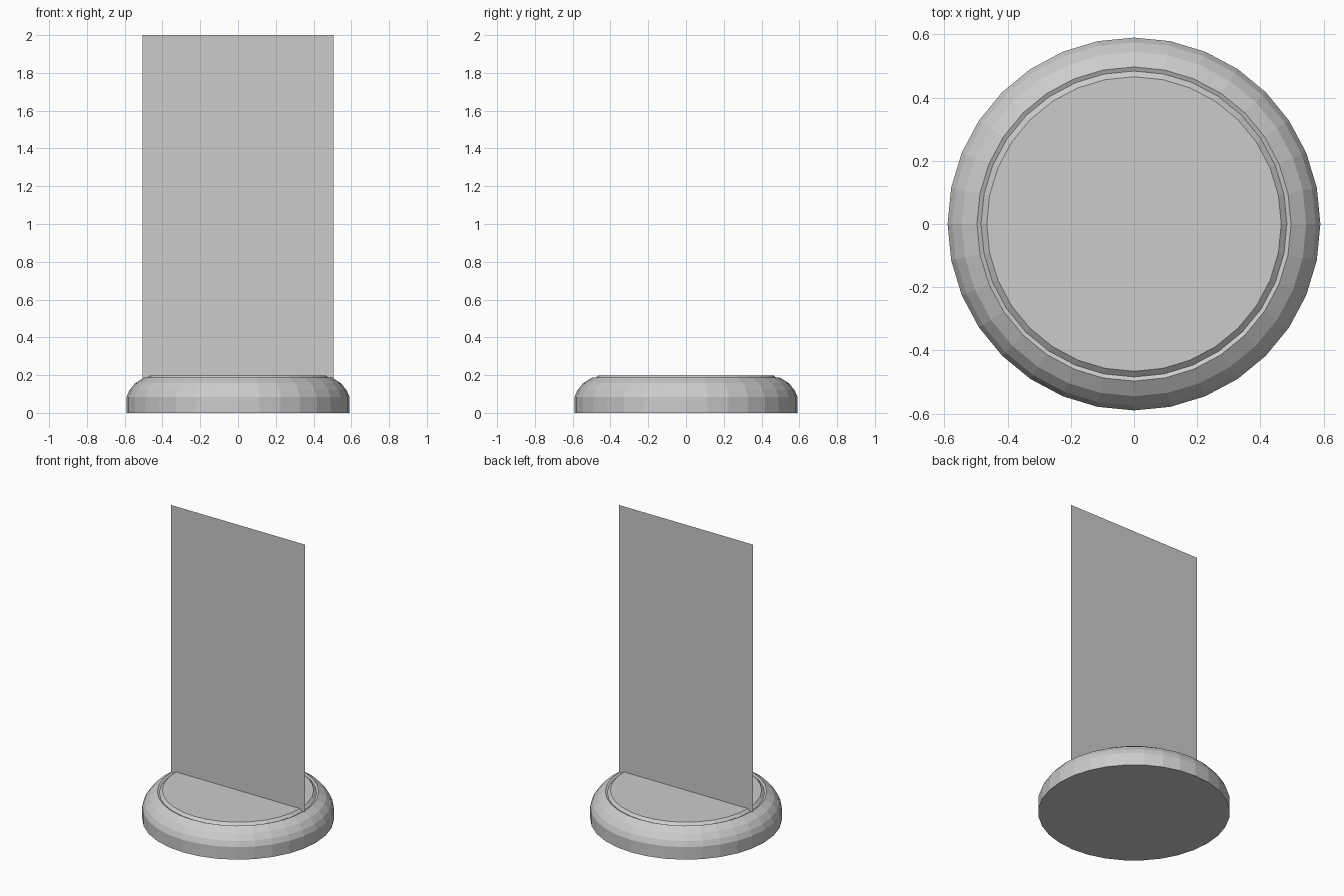
import bpy
import math

SEGMENTS = 32

cube = bpy.data.objects.get("Cube")
if cube:
    bpy.data.objects.remove(cube, do_unlink=True)

# Single plain grey
grey = bpy.data.materials.new("light grey")
grey.use_nodes = True
colour = (0.6, 0.6, 0.6, 1.0)
grey.diffuse_color = colour
grey.node_tree.nodes["Principled BSDF"].inputs["Base Color"].default_value = colour


def add_object(name, verts, faces):
    mesh = bpy.data.meshes.new(name)
    mesh.from_pydata(verts, [], faces)
    mesh.materials.append(grey)
    obj = bpy.data.objects.new(name, mesh)
    bpy.context.collection.objects.link(obj)
    return obj


def lathe(name, profile, n=SEGMENTS):
    """Spin (radius, height) points around z and cap both ends."""
    verts = [(r * math.sin(math.tau * i / n), -r * math.cos(math.tau * i / n), z)
             for r, z in profile for i in range(n)]
    faces = [(k * n + i, k * n + (i + 1) % n, (k + 1) * n + (i + 1) % n, (k + 1) * n + i)
             for k in range(len(profile) - 1) for i in range(n)]
    faces.append(tuple(reversed(range(n))))
    faces.append(tuple(range(len(verts) - n, len(verts))))
    return add_object(name, verts, faces)


# Round base: straight side, rounded shoulder, shallow groove, raised disc
base_profile = [(0.59, 0.0), (0.59, 0.085), (0.575, 0.12), (0.545, 0.157), (0.497, 0.187),
                (0.484, 0.181), (0.466, 0.197)]
lathe("round_base", base_profile)

# Upright flat panel standing in the base
half_width, bottom, top = 0.505, 0.17, 2.0
add_object("upright_panel",
           [(-half_width, 0, bottom), (half_width, 0, bottom),
            (half_width, 0, top), (-half_width, 0, top)],
           [(0, 1, 2, 3)])
